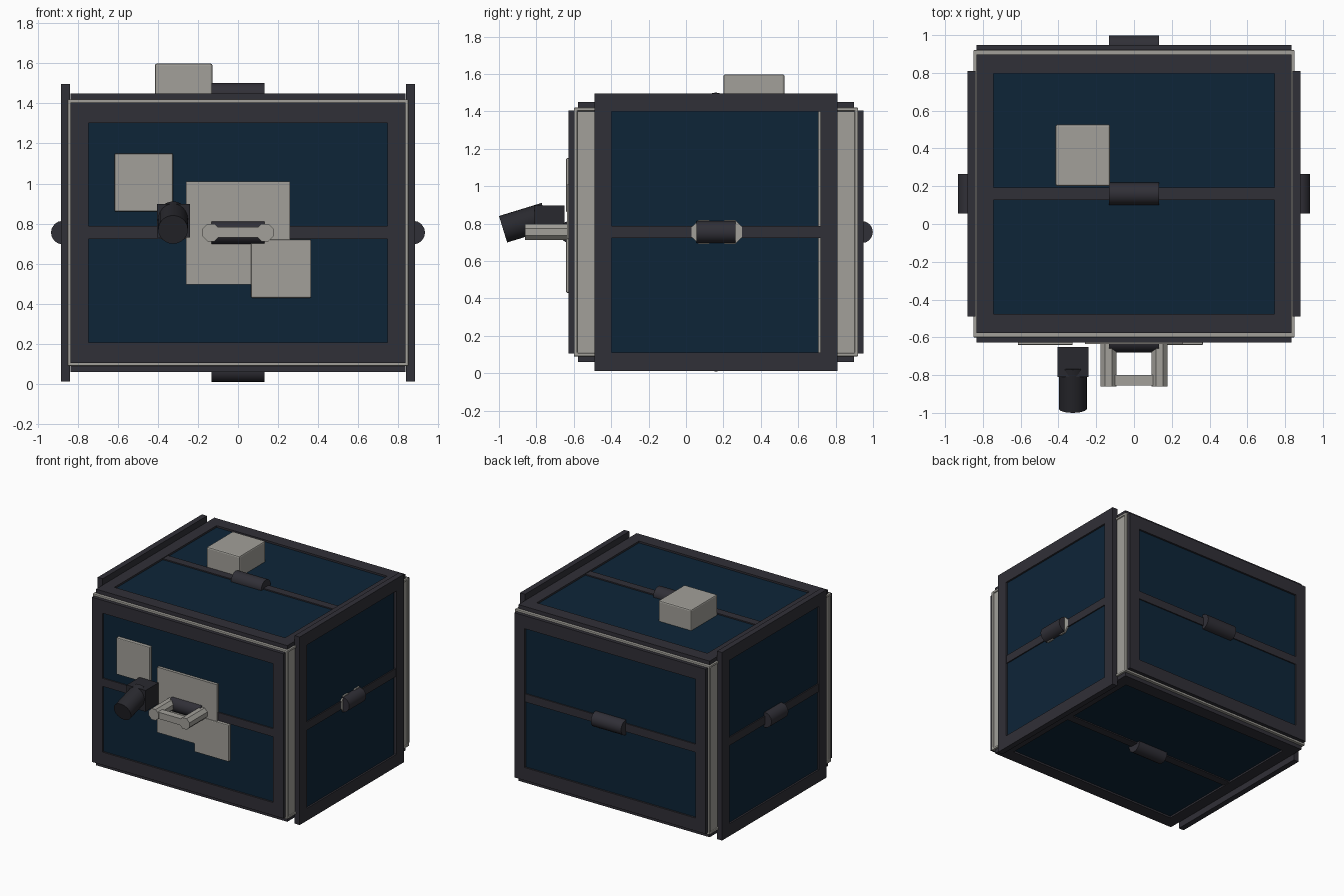
import bpy, bmesh, math
from mathutils import Matrix, Vector

if "Cube" in bpy.data.objects:
    bpy.data.objects.remove(bpy.data.objects["Cube"])


def material(name, rgb):
    m = bpy.data.materials.new(name)
    m.diffuse_color = (*rgb, 1)
    m.use_nodes = True
    m.node_tree.nodes["Principled BSDF"].inputs["Base Color"].default_value = m.diffuse_color
    return m


DARK = material("dark frame", (0.03, 0.029, 0.038))
BLACK = material("camera black", (0.022, 0.022, 0.028))
BLUE = material("solar blue", (0.004, 0.018, 0.039))
LIGHT = material("light grey", (0.36, 0.35, 0.32))
MID = Vector((0, 0.16, 0.755))          # centre of the cube body


def finish(name, bm, mat, matrix=None, bevel=0, smooth=False):
    if matrix:
        bm.transform(matrix)
    bmesh.ops.recalc_face_normals(bm, faces=bm.faces)
    me = bpy.data.meshes.new(name)
    bm.to_mesh(me)
    bm.free()
    me.materials.append(mat)
    ob = bpy.data.objects.new(name, me)
    bpy.context.collection.objects.link(ob)
    if bevel:
        mod = ob.modifiers.new("bevel", 'BEVEL')
        mod.width, mod.segments = bevel, 2
    if smooth:
        bpy.ops.object.select_all(action='DESELECT')
        ob.select_set(True)
        bpy.context.view_layer.objects.active = ob
        bpy.ops.object.shade_smooth_by_angle(angle=math.radians(35))
    return ob


def add_box(bm, lo, hi):
    lo, hi = Vector(lo), Vector(hi)
    m = Matrix.Translation((lo + hi) / 2) @ Matrix.Diagonal((*(hi - lo), 1))
    bmesh.ops.create_cube(bm, size=1, matrix=m)


def box(name, lo, hi, mat, matrix=None, bevel=0):
    bm = bmesh.new()
    add_box(bm, lo, hi)
    return finish(name, bm, mat, matrix, bevel)


def rod(name, a, b, r, mat, sides=16, matrix=None, smooth=True, spin=0):
    a, b = Vector(a), Vector(b)
    bm = bmesh.new()
    rot = (b - a).to_track_quat('Z', 'Y').to_matrix().to_4x4()
    m = Matrix.Translation((a + b) / 2) @ rot @ Matrix.Rotation(spin, 4, 'Z')
    bmesh.ops.create_cone(bm, cap_ends=True, segments=sides, radius1=r, radius2=r,
                          depth=(b - a).length, matrix=m)
    return finish(name, bm, mat, matrix, 0, smooth)


# Light body, with a shallow recess on the left and right faces
bm = bmesh.new()
add_box(bm, MID - Vector((0.85, 0.76, 0.665)), MID + Vector((0.85, 0.76, 0.665)))
bm.normal_update()
sides = [f for f in bm.faces if abs(f.normal.x) > 0.5]
bmesh.ops.inset_individual(bm, faces=sides, thickness=0.024)
bmesh.ops.inset_individual(bm, faces=sides, thickness=0.002, depth=-0.008)
finish("body", bm, LIGHT, bevel=0.006)


def solar_panel(name, u, v, hu, hv, ou, ov, base, thick, knob, cut=0):
    """Frame, blue sheet, centre bar and hinge rod, built flat and turned to face u x v."""
    u, v = Vector(u), Vector(v)
    n = u.cross(v)
    M = Matrix((u, v, n)).transposed().to_4x4()
    M.translation = MID + n * base
    # mitred ring: one inset outline, extruded to thickness
    bm = bmesh.new()
    rings = []
    for x, y in ((hu, hv), (ou, ov)):
        for z in (0, thick):
            rings.append([bm.verts.new((sx * x, sy * y, z))
                          for sx, sy in ((-1, -1), (1, -1), (1, 1), (-1, 1))])
    ob_, ot, ib, it = rings
    for p, q in ((ob_, ot), (ot, it), (it, ib), (ib, ob_)):
        for i in range(4):
            j = (i + 1) % 4
            bm.faces.new((p[i], p[j], q[j], q[i]))
    finish(name + "_frame", bm, DARK, M)
    box(name + "_cells", (-ou, -ov, 0.0), (ou - cut, ov, thick - 0.014), BLUE, M)
    box(name + "_bar", (-ou, -0.032, 0.001), (ou, 0.032, thick - 0.005), DARK, M)
    rod(name + "_hinge", (-knob, 0, thick - 0.008), (knob, 0, thick - 0.008), 0.059, DARK, 16, M)


X, Y, Z = Vector((1, 0, 0)), Vector((0, 1, 0)), Vector((0, 0, 1))
for name, u, v in (("front", X, Z), ("back", -X, Z)):
    solar_panel(name, u, v, 0.835, 0.65, 0.745, 0.548, 0.76, 0.028, 0.132)
for name, u, v in (("top", X, Y), ("bottom", X, -Y)):
    solar_panel(name, u, v, 0.835, 0.738, 0.745, 0.637, 0.665, 0.03, 0.132)
solar_panel("right", Y, Z, 0.65, 0.742, 0.558, 0.645, 0.838, 0.044, 0.105, 0.01)
solar_panel("left", -Y, Z, 0.65, 0.742, 0.558, 0.645, 0.838, 0.044, 0.105)

# Flat light plates on the front and equipment box on the roof
box("handle_plate", (-0.26, -0.636, 0.495), (0.26, -0.6, 1.01), LIGHT)
box("lower_plate", (0.065, -0.641, 0.43), (0.365, -0.6, 0.72), LIGHT, bevel=0.006)
box("upper_plate", (-0.615, -0.641, 0.86), (-0.325, -0.6, 1.15), LIGHT, bevel=0.006)
box("roof_box", (-0.415, 0.2, 1.42), (-0.127, 0.527, 1.598), LIGHT, bevel=0.01)

# Grab handle: two eight-sided posts and a crossbar
for s in (-1, 1):
    rod("handle_post", (s * 0.135, -0.62, 0.755), (s * 0.135, -0.86, 0.755), 0.047,
        LIGHT, 8, smooth=False, spin=math.pi / 8)
box("handle_crossbar", (-0.12, -0.855, 0.73), (0.12, -0.8, 0.782), LIGHT)

# Small mounts just showing around the right hinge
for y in (0.095, 0.235):
    rod("hinge_mount", (0.84, y, 0.755), (0.88, y, 0.755), 0.07, LIGHT, 8,
        smooth=False, spin=math.pi / 8)

# Camera: housing and tilted barrel
box("camera_housing", (-0.405, -0.81, 0.73), (-0.24, -0.65, 0.897), BLACK)
rod("camera_barrel", (-0.324, -0.75, 0.84), (-0.324, -0.978, 0.77), 0.074, BLACK, 24)
